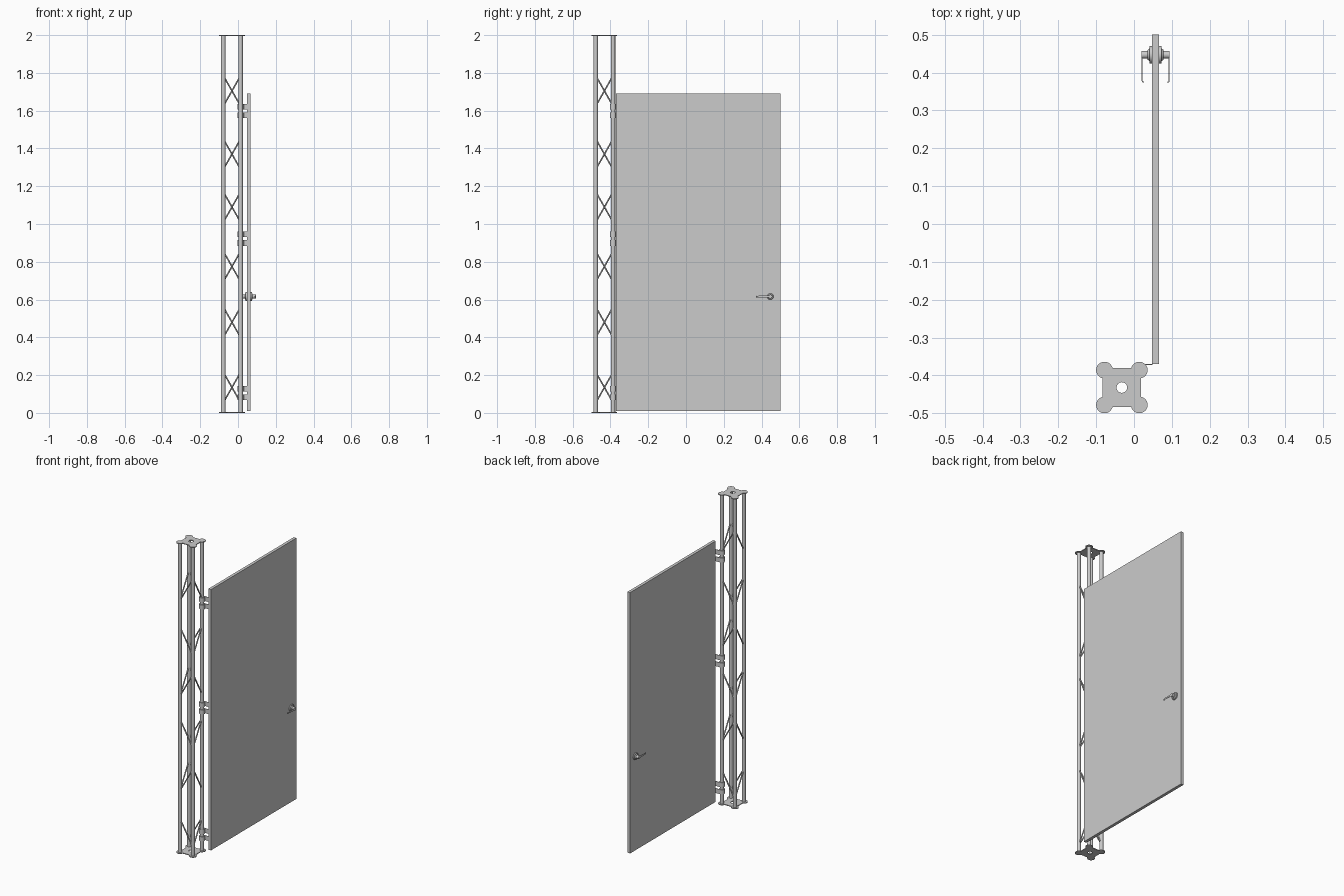
import bpy, bmesh
from math import sin, cos, acos, pi
from mathutils import Vector

if "Cube" in bpy.data.objects:
    bpy.data.objects.remove(bpy.data.objects["Cube"])

CX, CY, OFF = -0.032, -0.432, 0.046      # column centre and post offset
DOOR_X, HANDLE_Y, HANDLE_Z = 0.057, 0.447, 0.616


def smooth(ob):
    bpy.ops.object.select_all(action='DESELECT')
    ob.select_set(True)
    bpy.context.view_layer.objects.active = ob
    bpy.ops.object.shade_smooth_by_angle()


def box(name, lo, hi, bevel=0):
    lo, hi = Vector(lo), Vector(hi)
    bpy.ops.mesh.primitive_cube_add(size=1, location=(lo + hi) / 2)
    ob = bpy.context.object
    ob.name = name
    ob.scale = hi - lo
    bpy.ops.object.transform_apply(location=False, rotation=False)
    if bevel:
        m = ob.modifiers.new("bevel", 'BEVEL')
        m.width, m.segments = bevel, 2
    return ob


def rod(name, p, q, r, r2=None, sides=24):
    p, q = Vector(p), Vector(q)
    d = q - p
    bpy.ops.mesh.primitive_cone_add(vertices=sides, radius1=r, radius2=r if r2 is None else r2,
                                    depth=d.length, location=(p + q) / 2)
    ob = bpy.context.object
    ob.name = name
    ob.rotation_euler = d.to_track_quat('Z', 'Y').to_euler()
    smooth(ob)
    return ob


def end_plate(name, z, thick=0.005):
    # square plate with a round lobe on each corner and a centre hole
    lobe, half = 0.022, 0.051
    a = acos((half - OFF) / lobe)
    outer = []
    for k in range(4):
        t = pi / 4 + k * pi / 2
        mx, my = OFF * 2 ** 0.5 * cos(t), OFF * 2 ** 0.5 * sin(t)
        for i in range(25):
            ang = k * pi / 2 - a + (pi / 2 + 2 * a) * i / 24
            outer.append((mx + lobe * cos(ang), my + lobe * sin(ang)))
    hole = [(0.014 * cos(i * pi / 16), 0.014 * sin(i * pi / 16)) for i in range(32)]
    cu = bpy.data.curves.new(name, 'CURVE')
    cu.dimensions, cu.fill_mode, cu.extrude = '2D', 'BOTH', thick / 2
    for pts in (outer, hole):
        s = cu.splines.new('POLY')
        s.points.add(len(pts) - 1)
        for p, (x, y) in zip(s.points, pts):
            p.co = (x, y, 0, 1)
        s.use_cyclic_u = True
    ob = bpy.data.objects.new(name, cu)
    ob.location = (CX, CY, z)
    bpy.context.collection.objects.link(ob)
    bpy.ops.object.select_all(action='DESELECT')
    ob.select_set(True)
    bpy.context.view_layer.objects.active = ob
    bpy.ops.object.convert(target='MESH')
    smooth(bpy.context.object)


# Truss column: end plates, four posts, braces that zigzag around the faces
end_plate("bottom_plate", 0.0025)
end_plate("top_plate", 1.9975)
corners = [Vector((CX + sx * OFF, CY + sy * OFF, 0)) for sx, sy in ((-1, -1), (1, -1), (1, 1), (-1, 1))]
for c in corners:
    rod("post", c + Vector((0, 0, 0.004)), c + Vector((0, 0, 1.996)), 0.0115)
for n, z in enumerate((1.705, 1.37, 1.09, 0.775, 0.48, 0.135)):
    for k in range(4):
        p, q = corners[k], corners[(k + 1) % 4]
        dz = 0.065 if (n + k) % 2 == 0 else -0.065
        rod("brace", p.lerp(q, 0.1) + Vector((0, 0, z - dz)),
            p.lerp(q, 0.9) + Vector((0, 0, z + dz)), 0.004, sides=12)

# Door leaf
box("door", (DOOR_X - 0.0095, -0.37, 0.01), (DOOR_X + 0.0095, 0.5, 1.69))

# Hinges: pairs of collars on the post with a thin leaf to the door edge
c = corners[2]
for z in (1.598, 0.922, 0.105):
    for s in (-1, 1):
        zc = z + s * 0.023
        rod("hinge_collar", c + Vector((0, 0, zc - 0.015)), c + Vector((0, 0, zc + 0.015)), 0.0165)
        box("hinge_leaf", (c.x, c.y + 0.0135, zc - 0.015), (DOOR_X - 0.008, c.y + 0.0165, zc + 0.015))

# Lever handles, one on each side of the door
for s in (-1, 1):
    def at(d, y=0, z=0):
        return Vector((DOOR_X + s * d, HANDLE_Y + y, HANDLE_Z + z))
    rod("handle_rose", at(0.008), at(0.016), 0.023)
    rod("handle_rose_rim", at(0.016), at(0.021), 0.017, 0.013)
    rod("handle_neck", at(0.02), at(0.037), 0.010)
    # thin grip blade, tapering to a tip that turns back to the door
    bm = bmesh.new()
    rings = []
    for d, y, h in ((0.037, 0.006, 0.006), (0.037, -0.02, 0.006), (0.037, -0.066, 0.004),
                    (0.036, -0.072, 0.004), (0.032, -0.074, 0.004)):
        w = 0.003
        inner = (-w, 0) if y > -0.07 else (-w * 0.6, w * 0.8)
        rings.append([bm.verts.new(at(d + i[0], y + i[1], zz))
                      for i, zz in (((0, 0), -h), ((0, 0), h), (inner, h), (inner, -h))])
    for r0, r1 in zip(rings, rings[1:]):
        for i in range(4):
            bm.faces.new((r0[i], r0[(i + 1) % 4], r1[(i + 1) % 4], r1[i]))
    bm.faces.new(rings[0])
    bm.faces.new(rings[-1])
    bmesh.ops.recalc_face_normals(bm, faces=bm.faces)
    me = bpy.data.meshes.new("handle_grip")
    bm.to_mesh(me)
    bm.free()
    bpy.context.collection.objects.link(bpy.data.objects.new("handle_grip", me))
